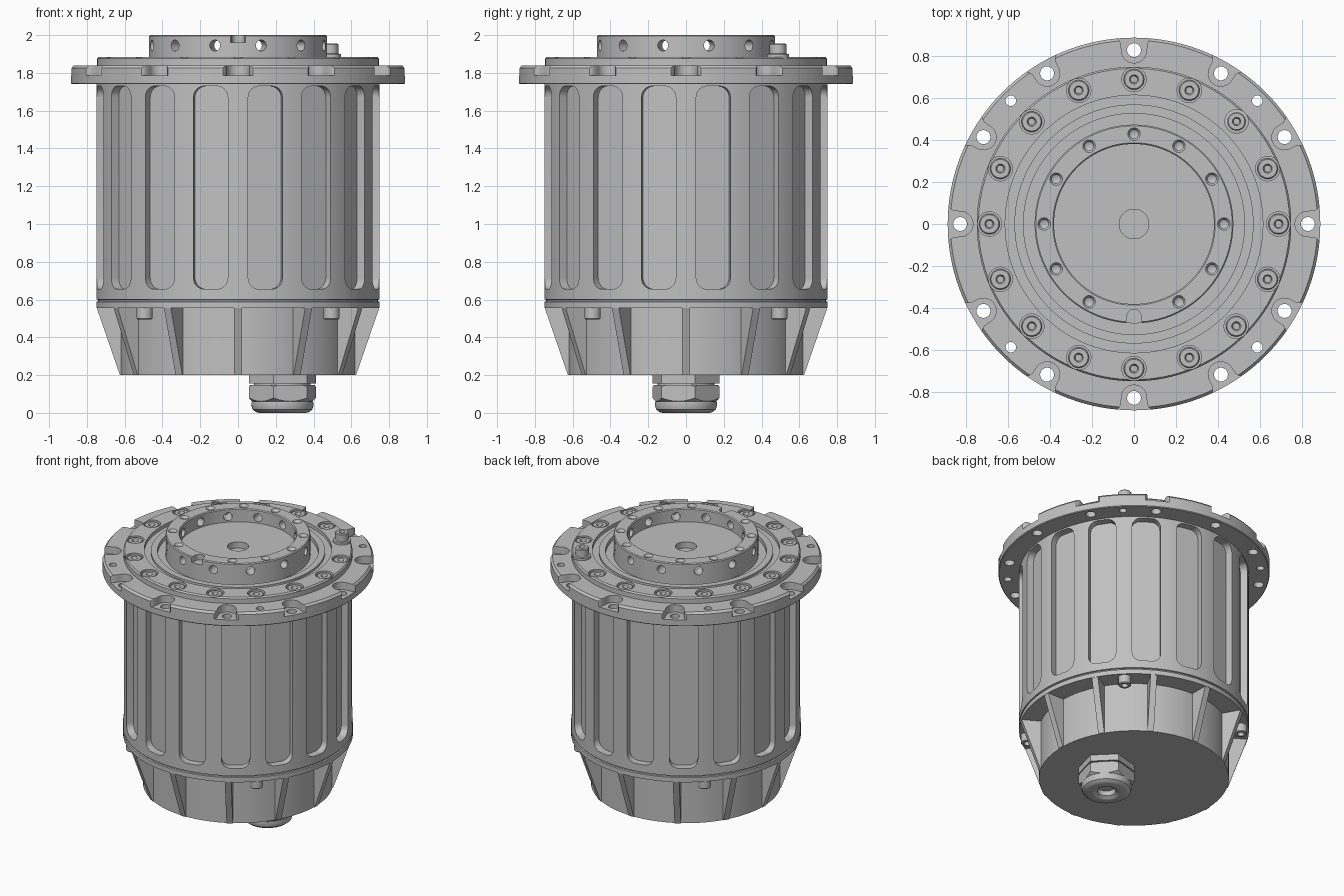
import bpy, bmesh, math
from math import sin, cos, pi, radians
from mathutils import Matrix

cube = bpy.data.objects.get("Cube")
if cube:
    bpy.data.objects.remove(cube, do_unlink=True)

grey = bpy.data.materials.new("machined grey")
grey.use_nodes = True
grey.diffuse_color = (0.53, 0.53, 0.53, 1)
grey.node_tree.nodes["Principled BSDF"].inputs["Base Color"].default_value = (0.53, 0.53, 0.53, 1)


def turn(deg):
    return Matrix.Rotation(radians(deg), 4, 'Z')


def ring_angles(count, offset=0):
    return [offset + 360 * i / count for i in range(count)]


def circle(r, n=24, cx=0):
    return [(cx + r * cos(2 * pi * i / n), r * sin(2 * pi * i / n)) for i in range(n)]


def arc(cx, cy, r, start, end, n=8):
    steps = [radians(start + (end - start) * i / n) for i in range(n + 1)]
    return [(cx + r * cos(t), cy + r * sin(t)) for t in steps]


def prism(bm, outline, z0, z1, matrix=Matrix()):
    """Extrude a flat outline between two heights, then place it."""
    low = [bm.verts.new(matrix @ Matrix.Translation((x, y, z0)).translation) for x, y in outline]
    high = [bm.verts.new(matrix @ Matrix.Translation((x, y, z1)).translation) for x, y in outline]
    bm.faces.new(low[::-1])
    bm.faces.new(high)
    for i in range(len(low)):
        j = (i + 1) % len(low)
        bm.faces.new((low[i], low[j], high[j], high[i]))


def lathe(bm, profile, segments=96, matrix=Matrix()):
    """Revolve an (r, z) outline round the z axis."""
    part = bmesh.new()
    vs = [part.verts.new((r, 0, z)) for r, z in profile]
    for a, b in zip(vs, vs[1:] + vs[:1]):
        if a.co.x > 0 or b.co.x > 0:
            part.edges.new((a, b))
    bmesh.ops.spin(part, geom=part.verts[:] + part.edges[:], cent=(0, 0, 0), axis=(0, 0, 1),
                   angle=2 * pi, steps=segments)
    bmesh.ops.remove_doubles(part, verts=part.verts[:], dist=0.0001)
    bmesh.ops.transform(part, matrix=matrix, verts=part.verts[:])
    mesh = bpy.data.meshes.new("temp")
    part.to_mesh(mesh)
    part.free()
    bm.from_mesh(mesh)
    bpy.data.meshes.remove(mesh)


def make(name, bm):
    bmesh.ops.recalc_face_normals(bm, faces=bm.faces[:])
    mesh = bpy.data.meshes.new(name)
    bm.to_mesh(mesh)
    bm.free()
    mesh.materials.append(grey)
    obj = bpy.data.objects.new(name, mesh)
    bpy.context.scene.collection.objects.link(obj)
    return obj


def turned(name, profile, segments=96):
    bm = bmesh.new()
    lathe(bm, profile, segments)
    return make(name, bm)


def cut(obj, bm):
    """Subtract the cutter mesh and bake the result."""
    cutter = make("cutter", bm)
    cutter.hide_render = True
    mod = obj.modifiers.new("cut", 'BOOLEAN')
    mod.operation, mod.solver, mod.object = 'DIFFERENCE', 'EXACT', cutter
    bpy.context.view_layer.update()
    done = obj.evaluated_get(bpy.context.evaluated_depsgraph_get())
    mesh = bpy.data.meshes.new_from_object(done)
    obj.modifiers.clear()
    obj.data = mesh
    bpy.data.objects.remove(cutter, do_unlink=True)


# Main housing with sixteen rounded recesses
housing = turned("housing", [(0, 0.555), (0.75, 0.555), (0.75, 0.588), (0.741, 0.591), (0.741, 0.598),
                             (0.75, 0.601), (0.75, 1.8), (0, 1.8)], 128)
bm = bmesh.new()
top, bottom, half, rad = 1.73, 0.655, 0.093, 0.06
slot = (arc(-bottom - rad, half - rad, rad, 0, 90) + arc(-top + rad, half - rad, rad, 90, 180)
        + arc(-top + rad, rad - half, rad, 180, 270) + arc(-bottom - rad, rad - half, rad, 270, 360))
for a in ring_angles(16, 11.25):
    prism(bm, slot, 0.697, 0.8, turn(a) @ Matrix.Rotation(pi / 2, 4, 'Y'))
cut(housing, bm)

# Lower drum and its gusset fins
turned("lower_drum", [(0, 0.2), (0.62, 0.2), (0.62, 0.56), (0, 0.56)])
bm = bmesh.new()
for a in ring_angles(12):
    prism(bm, [(0.6, 0.2), (0.625, 0.2), (0.748, 0.556), (0.6, 0.556)], -0.021, 0.021,
          turn(a) @ Matrix.Rotation(pi / 2, 4, 'X'))
make("gusset_fins", bm)

# Socket screws under the housing rim
bm = bmesh.new()
for a in ring_angles(4, 45):
    lathe(bm, [(0, 0.56), (0.042, 0.56), (0.042, 0.5), (0.037, 0.495), (0.022, 0.495),
               (0.022, 0.525), (0, 0.525)], 24, turn(a) @ Matrix.Translation((0.7, 0, 0)))
make("rim_screws", bm)

# Mounting flange with open pockets and through holes
flange = turned("mounting_flange", [(0.7, 1.74), (0.88, 1.74), (0.885, 1.745), (0.885, 1.825),
                                    (0.872, 1.84), (0.7, 1.84)], 144)
pocket = ([(0.93, 0.105), (0.885, 0.085), (0.872, 0.07), (0.855, 0.062)]
          + arc(0.825, 0, 0.06, 90, 270, 16)
          + [(0.855, -0.062), (0.872, -0.07), (0.885, -0.085), (0.93, -0.105)])
bm = bmesh.new()
for a in ring_angles(12):
    prism(bm, pocket, 1.787, 1.9, turn(a))
cut(flange, bm)
bm = bmesh.new()
for a in ring_angles(12):
    prism(bm, circle(0.033, cx=0.826), 1.7, 1.9, turn(a))
for a in ring_angles(4, 45):
    prism(bm, circle(0.025, cx=0.828), 1.7, 1.9, turn(a))
cut(flange, bm)

# Lid with stepped seal grooves and screw recesses
lid = turned("lid", [(0, 1.8), (0.747, 1.8), (0.747, 1.875), (0.739, 1.885), (0.612, 1.885),
                     (0.612, 1.86), (0.568, 1.86), (0.568, 1.875), (0.525, 1.875),
                     (0.525, 1.845), (0, 1.845)], 128)
screw_angles = [a for a in ring_angles(16) if a != 45]
bm = bmesh.new()
for a in screw_angles:
    prism(bm, circle(0.058, 32, 0.687), 1.855, 1.95, turn(a))
cut(lid, bm)
bm = bmesh.new()
for a in screw_angles:
    lathe(bm, [(0, 1.85), (0.049, 1.85), (0.049, 1.874), (0.044, 1.879), (0.022, 1.879),
               (0.016, 1.86), (0, 1.86)], 24, turn(a) @ Matrix.Translation((0.687, 0, 0)))
make("lid_screws", bm)

# Vent plug standing in for one lid screw
bm = bmesh.new()
lathe(bm, [(0, 1.87), (0.058, 1.87), (0.058, 1.9), (0.044, 1.902), (0.044, 1.95), (0.039, 1.956),
           (0.02, 1.956), (0.015, 1.935), (0, 1.935)], 32, turn(45) @ Matrix.Translation((0.689, 0, 0)))
make("vent_plug", bm)

# Output hub: raised ring, recessed floor, bolt holes and key notch
hub = turned("output_hub", [(0, 1.83), (0.472, 1.83), (0.472, 1.994), (0.466, 2), (0.386, 2),
                            (0.38, 1.994), (0.38, 1.905), (0.07, 1.905), (0.07, 1.86), (0, 1.86)])
bm = bmesh.new()
for a in ring_angles(12, 15):
    prism(bm, circle(0.029), 0.34, 0.5,
          turn(a) @ Matrix.Translation((0, 0, 1.945)) @ Matrix.Rotation(pi / 2, 4, 'Y'))
for a in ring_angles(12):
    if a != 270:
        lathe(bm, [(0, 1.955), (0.02, 1.965), (0.02, 1.985), (0.032, 2.003), (0, 2.003)], 24,
              turn(a) @ Matrix.Translation((0.427, 0, 0)))
notch = arc(0.438, 0, 0.033, 90, 270, 12) + [(0.455, -0.033), (0.49, -0.05), (0.49, 0.05), (0.455, 0.033)]
prism(bm, notch, 1.96, 2.05, turn(270))
cut(hub, bm)

# Cable gland: two hex nuts, neck and domed cap
place = Matrix.Translation((0.235, 0, 0))
gland = [("gland_base_nut", 0.155, 0.205, 15), ("gland_nut", 0.06, 0.147, 15)]
for name, low, high, spin in gland:
    bm = bmesh.new()
    prism(bm, circle(0.183, 6), low, high, place @ turn(spin))
    nut = make(name, bm)
    # Trim the nut corners with a chamfered collar
    bm = bmesh.new()
    lathe(bm, [(0.155, low - 0.02), (0.155, low - 0.001), (0.187, low + 0.022),
               (0.187, high - 0.012), (0.172, high + 0.001), (0.172, high + 0.02),
               (0.25, high + 0.02), (0.25, low - 0.02)], 48, place)
    if name == "gland_nut":
        cut(nut, bm)
    else:
        bm.free()
bm = bmesh.new()
lathe(bm, [(0, 0.2), (0.15, 0.2), (0.15, 0.062), (0.163, 0.06), (0.165, 0.04), (0.158, 0.018),
           (0.14, 0.004), (0.125, 0), (0.085, 0), (0.06, 0.015), (0.06, 0.05), (0, 0.05)], 48, place)
make("gland_cap", bm)

# Smooth the curved walls, keep the machined edges crisp
bpy.ops.object.select_all(action='DESELECT')
for obj in bpy.context.scene.objects:
    if obj.type == 'MESH':
        obj.select_set(True)
        bpy.context.view_layer.objects.active = obj
bpy.ops.object.shade_smooth_by_angle(angle=radians(28))
